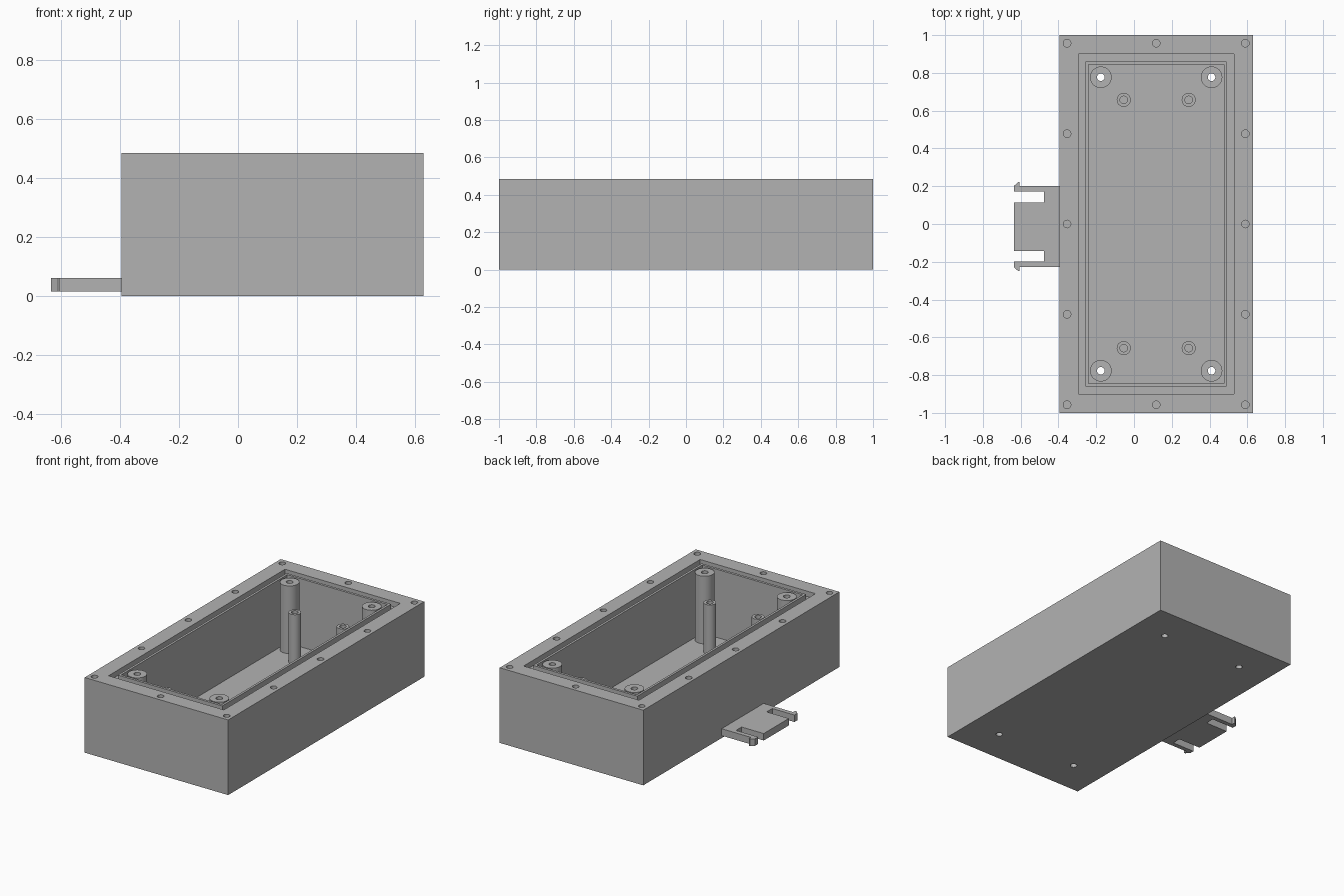
import bpy, bmesh, math

old = bpy.data.objects.get("Cube")
if old:
    bpy.data.objects.remove(old, do_unlink=True)

grey = bpy.data.materials.new("plain grey")
grey.use_nodes = True
GREY = (0.45, 0.45, 0.45, 1)
grey.diffuse_color = GREY
grey.node_tree.nodes["Principled BSDF"].inputs["Base Color"].default_value = GREY

TOP, FLOOR, LEDGE = 0.485, 0.045, 0.45
MID = 0.1175          # centre line of the case in x
HOLE = 0.02


def make(name, bm):
    bmesh.ops.recalc_face_normals(bm, faces=bm.faces)
    mesh = bpy.data.meshes.new(name)
    bm.to_mesh(mesh)
    bm.free()
    mesh.materials.append(grey)
    ob = bpy.data.objects.new(name, mesh)
    bpy.context.collection.objects.link(ob)
    return ob


def prism(name, outline, z0, z1):
    bm = bmesh.new()
    face = bm.faces.new([bm.verts.new((x, y, z0)) for x, y in outline])
    ext = bmesh.ops.extrude_face_region(bm, geom=[face])["geom"]
    verts = [v for v in ext if isinstance(v, bmesh.types.BMVert)]
    bmesh.ops.translate(bm, verts=verts, vec=(0, 0, z1 - z0))
    return make(name, bm)


def block(name, half_x, half_y, z0, z1):
    corners = [(-1, -1), (1, -1), (1, 1), (-1, 1)]
    return prism(name, [(MID + half_x * a, half_y * b) for a, b in corners], z0, z1)


def round_hole(x, y, z0, z1):
    ring = [math.tau * i / 32 for i in range(32)]
    return prism("hole_cutter", [(x + HOLE * math.cos(a), y + HOLE * math.sin(a))
                                 for a in ring], z0, z1)


def cut(ob, cutters):
    for c in cutters:
        mod = ob.modifiers.new("cut", 'BOOLEAN')
        mod.operation, mod.solver, mod.object = 'DIFFERENCE', 'EXACT', c
    graph = bpy.context.evaluated_depsgraph_get()
    mesh = bpy.data.meshes.new_from_object(ob.evaluated_get(graph))
    ob.modifiers.clear()
    ob.data = mesh


def smooth(ob):
    bpy.ops.object.select_all(action='DESELECT')
    ob.select_set(True)
    bpy.context.view_layer.objects.active = ob
    bpy.ops.object.shade_smooth_by_angle(angle=math.radians(30))


def boss(name, x, y, r, top, hole_end, blind):
    # turned post with a screw hole down its middle
    bm = bmesh.new()
    profile = [(r, FLOOR), (r, top), (HOLE, top), (HOLE, hole_end)]
    if blind:
        profile.append((0, hole_end))
    verts = [bm.verts.new((x + d, y, z)) for d, z in profile]
    edges = [bm.edges.new(pair) for pair in zip(verts, verts[1:])]
    bmesh.ops.spin(bm, geom=verts + edges, cent=(x, y, 0), axis=(0, 0, 1),
                   angle=math.tau, steps=32)
    bmesh.ops.remove_doubles(bm, verts=bm.verts, dist=0.0001)
    smooth(make(name, bm))


# Case: cavity, seal groove recess, rim screw holes, floor holes
case = block("case_body", 0.5125, 1, 0, TOP)
cavity = block("cavity_cutter", 0.358, 0.845, FLOOR, 1)
recess = block("recess_cutter", 0.412, 0.9, LEDGE, 1)
rim = [(MID + s * 0.472, y) for s in (-1, 1) for y in (-0.957, -0.478, 0, 0.478, 0.957)]
rim += [(MID, -0.957), (MID, 0.957)]
corners = [(a, b) for a in (-1, 1) for b in (-1, 1)]
cutters = [cavity, recess]
cutters += [round_hole(x, y, TOP - 0.12, TOP + 0.1) for x, y in rim]
cutters += [round_hole(MID + a * 0.293, b * 0.777, -0.1, FLOOR + 0.1) for a, b in corners]
cut(case, cutters)
smooth(case)

# Thin lip inside the seal groove
lip = block("seal_lip", 0.373, 0.861, LEDGE, TOP)
cut(lip, [cavity])
for c in cutters:
    bpy.data.objects.remove(c, do_unlink=True)

# Tall corner posts and shorter inner posts
for i, (a, b) in enumerate(corners, 1):
    boss(f"corner_post_{i}", MID + a * 0.293, b * 0.777, 0.057, TOP - 0.003, FLOOR, False)
    boss(f"inner_post_{i}", MID + a * 0.172, b * 0.657, 0.037, 0.365, 0.2, True)

# Side clip: tongue with a barbed arm on each side
CLIP_Y, TIP, SLOT = -0.014, -0.635, -0.477
half = [(-0.395, 0.214), (-0.605, 0.214), (-0.605, 0.236), (-0.612, 0.236),
        (TIP, 0.216), (TIP, 0.185), (SLOT, 0.185), (SLOT, 0.128), (TIP, 0.128)]
outline = [(x, CLIP_Y + y) for x, y in half]
outline += [(x, CLIP_Y - y) for x, y in reversed(half)]
prism("side_clip", outline, 0.015, 0.06)
